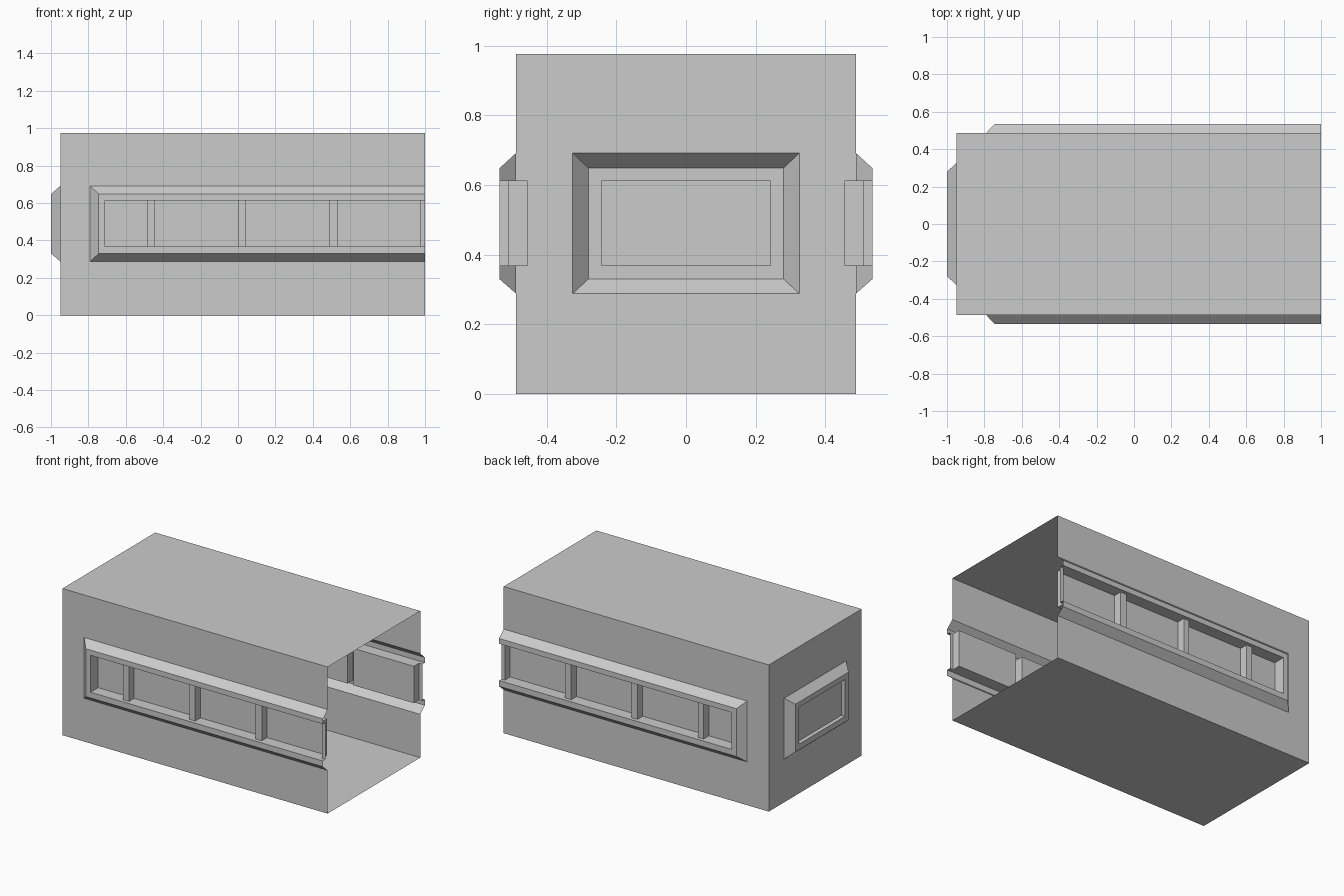
import bpy, bmesh
from mathutils import Vector

if "Cube" in bpy.data.objects:
    bpy.data.objects.remove(bpy.data.objects["Cube"])

X0, X1, HW, H = -0.95, 1.0, 0.487, 0.975   # shell limits
Z_OUT, Z_MID, Z_WIN = (0.288, 0.692), (0.33, 0.648), (0.368, 0.613)


def finish(name, bm, outward):
    """Weld, orient the sheet outward and link it."""
    bmesh.ops.remove_doubles(bm, verts=bm.verts, dist=1e-5)
    bmesh.ops.recalc_face_normals(bm, faces=bm.faces)
    total = sum((f.normal * f.calc_area() for f in bm.faces), Vector())
    if total.dot(Vector(outward)) < 0:
        bmesh.ops.reverse_faces(bm, faces=bm.faces)
    mesh = bpy.data.meshes.new(name)
    bm.to_mesh(mesh)
    bm.free()
    obj = bpy.data.objects.new(name, mesh)
    bpy.context.collection.objects.link(obj)
    return obj


def face(bm, pts):
    bm.faces.new([bm.verts.new(p) for p in pts])


def rect(place, u, v, d):
    """Rectangle corners, starting and ending on the high-u side."""
    return [place(u[1], v[1], d), place(u[0], v[1], d),
            place(u[0], v[0], d), place(u[1], v[0], d)]


def bridge(bm, rings, closed):
    """Join nested rectangles; open ones miss their high-u side."""
    for a, b in zip(rings, rings[1:]):
        for i in range(4 if closed else 3):
            j = (i + 1) % 4
            face(bm, [a[i], a[j], b[j], b[i]])


# Side walls with raised frame running out through the open end
panes = [(-0.71, -0.487), (-0.445, 0.0), (0.042, 0.487), (0.532, 0.975)]
for name, s in (("front_side_wall", -1), ("back_side_wall", 1)):
    place = lambda u, v, d, s=s: (u, s * d, v)
    bm = bmesh.new()
    bridge(bm, [rect(place, (X0, X1), (0, H), HW),
                rect(place, (-0.79, X1), Z_OUT, HW),
                rect(place, (-0.745, X1), Z_MID, 0.535),
                rect(place, (-0.71, X1), Z_WIN, 0.535),
                rect(place, (-0.71, X1), Z_WIN, 0.51)], False)
    # recessed panes
    for p in panes:
        pocket = [rect(place, p, Z_WIN, d) for d in (0.51, 0.455)]
        bridge(bm, pocket, True)
        face(bm, pocket[-1])
    # mullion fronts between the panes
    for a, b in zip(panes, panes[1:] + [(X1, X1)]):
        face(bm, rect(place, (a[1], b[0]), Z_WIN, 0.51))
    finish(name, bm, (0, s, 0))

# Closed end wall with framed window
place = lambda u, v, d: (d, u, v)
bm = bmesh.new()
rings = [rect(place, (-w, w), z, d) for w, z, d in (
    (HW, (0, H), X0), (0.325, Z_OUT, X0), (0.28, Z_MID, -1.0),
    (0.243, Z_WIN, -1.0), (0.243, Z_WIN, -0.973))]
bridge(bm, rings, True)
face(bm, rings[-1])
finish("end_wall", bm, (-1, 0, 0))

# Roof and floor sheets
for name, z, n in (("roof", H, 1), ("floor", 0, -1)):
    bm = bmesh.new()
    face(bm, rect(lambda u, v, d: (u, v, d), (X0, X1), (-HW, HW), z))
    finish(name, bm, (0, 0, n))
